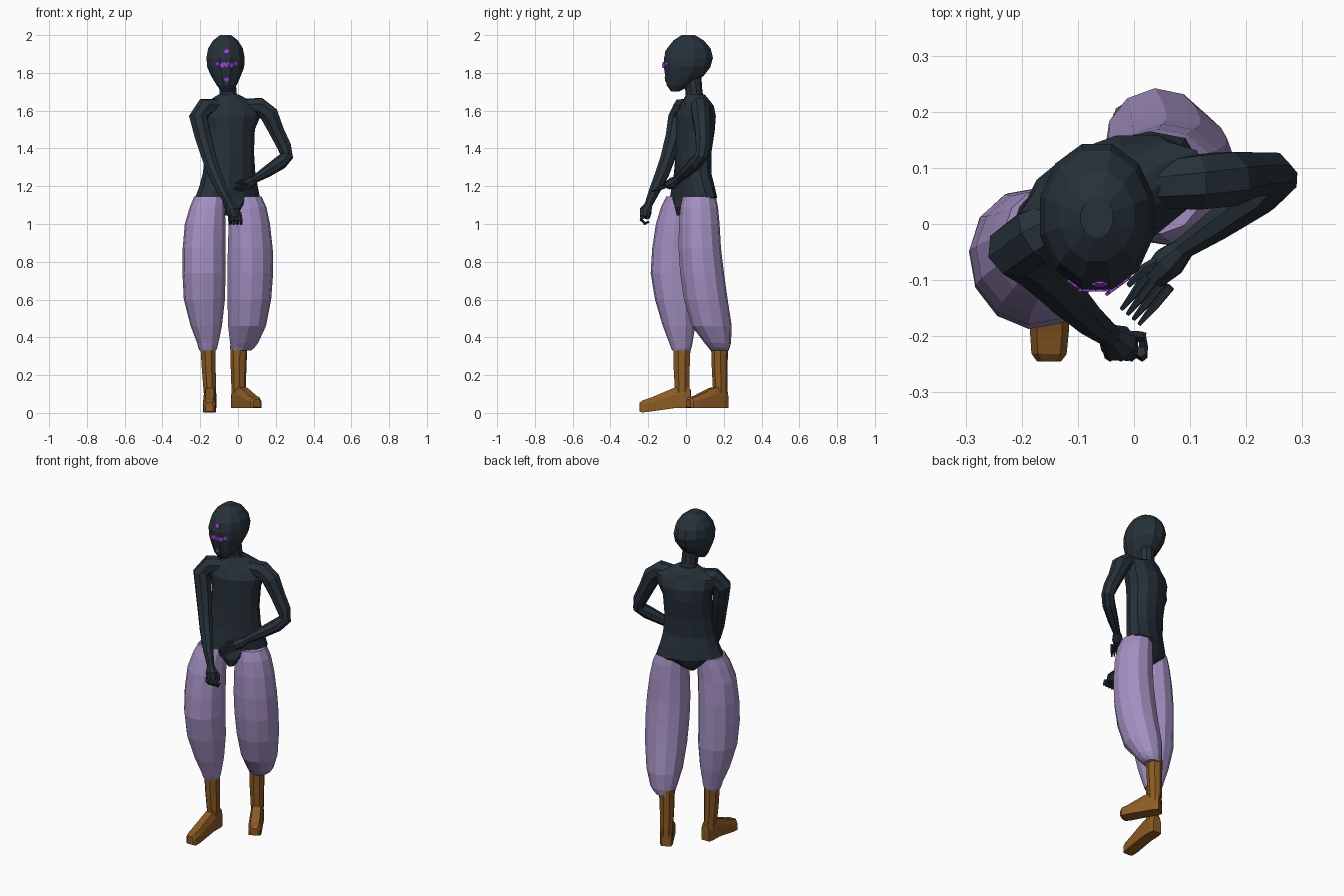
import bpy, bmesh, math
from mathutils import Vector, Matrix
from mathutils.bvhtree import BVHTree


def material(name, rgb):
    m = bpy.data.materials.new(name)
    m.diffuse_color = (*rgb, 1)
    return m


DARK = material("dark slate", (0.02, 0.031, 0.042))
LILAC = material("lilac cloth", (0.37, 0.28, 0.54))
BROWN = material("brown leather", (0.26, 0.105, 0.018))
VIOLET = material("violet marks", (0.32, 0.055, 0.62))


def finish(name, bm, mat):
    bmesh.ops.recalc_face_normals(bm, faces=bm.faces)
    me = bpy.data.meshes.new(name)
    bm.to_mesh(me)
    bm.free()
    me.materials.append(mat)
    ob = bpy.data.objects.new(name, me)
    bpy.context.collection.objects.link(ob)
    return ob


def skin(name, rings, mat):
    """Bridge a list of point rings and cap both ends."""
    bm = bmesh.new()
    vs = [[bm.verts.new(p) for p in r] for r in rings]
    n = len(vs[0])
    for a, b in zip(vs, vs[1:]):
        for i in range(n):
            j = (i + 1) % n
            bm.faces.new((a[i], a[j], b[j], b[i]))
    bm.faces.new(vs[0])
    bm.faces.new(vs[-1])
    return finish(name, bm, mat)


def loft(name, sections, mat, n=12):
    """Sections: z, centre x, centre y, radius x, radius y, turn in degrees."""
    rings = []
    for z, cx, cy, rx, ry, rot in sections:
        m = Matrix.Translation((cx, cy, z)) @ Matrix.Rotation(math.radians(rot), 4, 'Z')
        rings.append([m @ Vector((rx * math.cos(t), ry * math.sin(t), 0))
                      for t in ((i + .5) * math.tau / n for i in range(n))])
    return skin(name, rings, mat)


def tube(name, points, mat, n=8):
    """Points: x, y, z, radius; rings face along the path."""
    P = [Vector(p[:3]) for p in points]
    rings = []
    for i, p in enumerate(P):
        t = (P[min(i + 1, len(P) - 1)] - P[max(i - 1, 0)]).normalized()
        side = t.cross(Vector((.3, -.9, .25))).normalized()
        up = side.cross(t)
        r = points[i][3]
        rings.append([p + (side * math.cos(a) + up * math.sin(a)) * r
                      for a in (k * math.tau / n for k in range(n))])
    return skin(name, rings, mat)


# Torso, from crotch to neck base
loft("torso", [
    (1.045, -.045, .0, .025, .055, 30), (1.09, -.05, .025, .075, .09, 30),
    (1.14, -.055, .04, .19, .095, 30), (1.2, -.05, .038, .168, .092, 28),
    (1.27, -.047, .035, .148, .085, 25), (1.38, -.045, .04, .135, .09, 22),
    (1.5, -.045, .05, .138, .1, 20), (1.57, -.04, .052, .165, .1, 20),
    (1.625, -.04, .055, .175, .075, 20), (1.655, -.045, .055, .11, .065, 20),
    (1.685, -.05, .05, .055, .05, 10)], DARK)

# Neck and head
loft("neck", [(1.64, -.05, .05, .055, .05, 0), (1.7, -.053, .042, .047, .045, 0),
              (1.8, -.06, .03, .05, .05, 0)], DARK, 10)
head = loft("head", [
    (1.702, -.06, -.058, .028, .022, 0), (1.735, -.06, -.035, .055, .07, 0),
    (1.785, -.064, -.008, .082, .106, 0), (1.83, -.065, .006, .101, .127, 0),
    (1.88, -.066, .013, .105, .134, 0), (1.93, -.066, .015, .095, .119, 0),
    (1.972, -.066, .014, .068, .083, 0), (2.0, -.066, .012, .03, .037, 0)], DARK)

# Face marks: small star plates laid on the head surface
bm = bmesh.new()
bm.from_mesh(head.data)
tree = BVHTree.FromBMesh(bm)
bm.free()
marks = bmesh.new()
for x, z, r in ((-.061, 1.912, .014), (-.061, 1.766, .014), (-.061, 1.842, .012),
                (-.084, 1.841, .016), (-.038, 1.841, .016), (-.106, 1.848, .013),
                (-.016, 1.848, .013), (-.073, 1.85, .009), (-.049, 1.85, .009)):
    hit, nor, _, _ = tree.ray_cast(Vector((x, -1, z)), Vector((0, 1, 0)))
    m = Matrix.Translation(hit) @ nor.to_track_quat('Z', 'Y').to_matrix().to_4x4()
    rings = []
    for h in (-.002, .004):
        rings.append([marks.verts.new(m @ Vector((
            r * (1, .72)[i % 2] * math.cos(i * math.tau / 12),
            r * (1, .72)[i % 2] * math.sin(i * math.tau / 12), h))) for i in range(12)])
    for i in range(12):
        j = (i + 1) % 12
        marks.faces.new((rings[0][i], rings[0][j], rings[1][j], rings[1][i]))
    marks.faces.new(rings[1])
    marks.faces.new(rings[0])
finish("face_marks", marks, VIOLET)

# Arms
tube("right_arm", [
    (-.1, .02, 1.62, .045), (-.175, -.02, 1.615, .053), (-.21, -.045, 1.565, .052),
    (-.185, -.065, 1.46, .046), (-.15, -.1, 1.34, .04), (-.125, -.125, 1.27, .038),
    (-.08, -.17, 1.17, .029), (-.042, -.2, 1.1, .021)], DARK)
tube("left_arm", [
    (.03, .07, 1.62, .045), (.115, .075, 1.62, .052), (.165, .08, 1.58, .052),
    (.205, .088, 1.49, .043), (.245, .09, 1.41, .04), (.258, .083, 1.36, .036),
    (.225, .052, 1.325, .037), (.15, .0, 1.275, .03), (.085, -.045, 1.235, .02)], DARK)

# Hands: palm plus fingers
tube("right_palm", [(-.045, -.197, 1.105, .02), (-.028, -.213, 1.07, .034),
                    (-.018, -.218, 1.035, .028)], DARK)
tube("left_palm", [(.09, -.042, 1.237, .02), (.062, -.068, 1.218, .031),
                   (.035, -.095, 1.205, .024)], DARK)
for i in range(4):
    x = -.045 + .019 * i
    tube(f"right_finger_{i + 1}", [
        (x, -.228, 1.045, .01), (x + .002, -.236, 1.02, .01),
        (x + .004, -.218, 1.002, .009), (x + .004, -.195, 1.012, .007)], DARK, 5)
    k = .013 * i
    tube(f"left_finger_{i + 1}", [
        (.025 + k, -.088 - k * .6, 1.213 - k * .4, .01),
        (.0 + k * .9, -.125 - k * .6, 1.2 - k * .4, .008),
        (-.022 + k * .8, -.152 - k * .7, 1.185 - k * .3, .004)], DARK, 5)
tube("right_thumb", [(-.02, -.2, 1.085, .012), (.01, -.2, 1.055, .01),
                     (.012, -.205, 1.025, .007)], DARK, 5)
tube("left_thumb", [(.05, -.065, 1.225, .012), (.02, -.08, 1.228, .01),
                    (-.01, -.11, 1.215, .005)], DARK, 5)

# Baggy trouser legs, gathered at the cuffs
loft("right_trouser_leg", [
    (1.145, -.15, -.02, .082, .085, 10), (1.09, -.162, -.035, .093, .098, 10),
    (1.0, -.174, -.05, .108, .11, 10), (.87, -.18, -.058, .113, .122, 10),
    (.74, -.18, -.062, .114, .126, 10), (.6, -.178, -.05, .109, .115, 10),
    (.46, -.168, -.037, .083, .086, 10), (.37, -.16, -.027, .056, .062, 10),
    (.345, -.16, -.025, .05, .055, 10), (.33, -.16, -.025, .044, .049, 10)], LILAC)
loft("left_trouser_leg", [
    (1.145, .04, .07, .085, .088, 20), (1.09, .052, .07, .098, .1, 20),
    (1.0, .06, .07, .11, .108, 20), (.87, .065, .073, .12, .112, 20),
    (.74, .065, .085, .122, .116, 20), (.6, .06, .105, .116, .116, 20),
    (.46, .048, .136, .1, .107, 20), (.37, .032, .168, .075, .07, 20),
    (.345, .025, .175, .063, .056, 20), (.33, .015, .178, .054, .048, 20)], LILAC)


# Boots: a shaft and a wedge-shaped foot
def boot(side, shaft, heel, turn, length, width, drop):
    loft(side + "_boot_shaft", shaft, BROWN, 8)
    m = Matrix.Translation((*heel, 0)) @ Matrix.Rotation(math.radians(turn), 4, 'Z')
    rings = []
    # distance forward, sole height, upper height, width factor
    for d, lo, hi, w in ((0, .025, .125, .8), (.03, .025, .14, 1), (.09, .025, .132, 1),
                         (length * .8, .025 - drop * .8, .09 - drop * .5, 1.05),
                         (length * .95, .025 - drop, .082 - drop * .7, .95),
                         (length, .03 - drop, .07 - drop * .7, .65)):
        a, e = width / 2 * w, (hi - lo) * .35
        rings.append([m @ Vector((x, -d, z)) for x, z in (
            (-a, lo), (a, lo), (a, hi - e), (a * .65, hi), (-a * .65, hi), (-a, hi - e))])
    skin(side + "_boot_foot", rings, BROWN)


boot("right", [(.36, -.16, -.022, .043, .05, 0), (.24, -.155, -.023, .04, .046, 0),
               (.08, -.148, -.02, .034, .04, 0)], (-.147, .025), -1, .27, .066, .023)
boot("left", [(.36, .004, .178, .046, .046, 30), (.24, .003, .178, .042, .042, 30),
              (.08, .003, .182, .036, .038, 30)], (-.013, .21), 30, .228, .07, 0)
